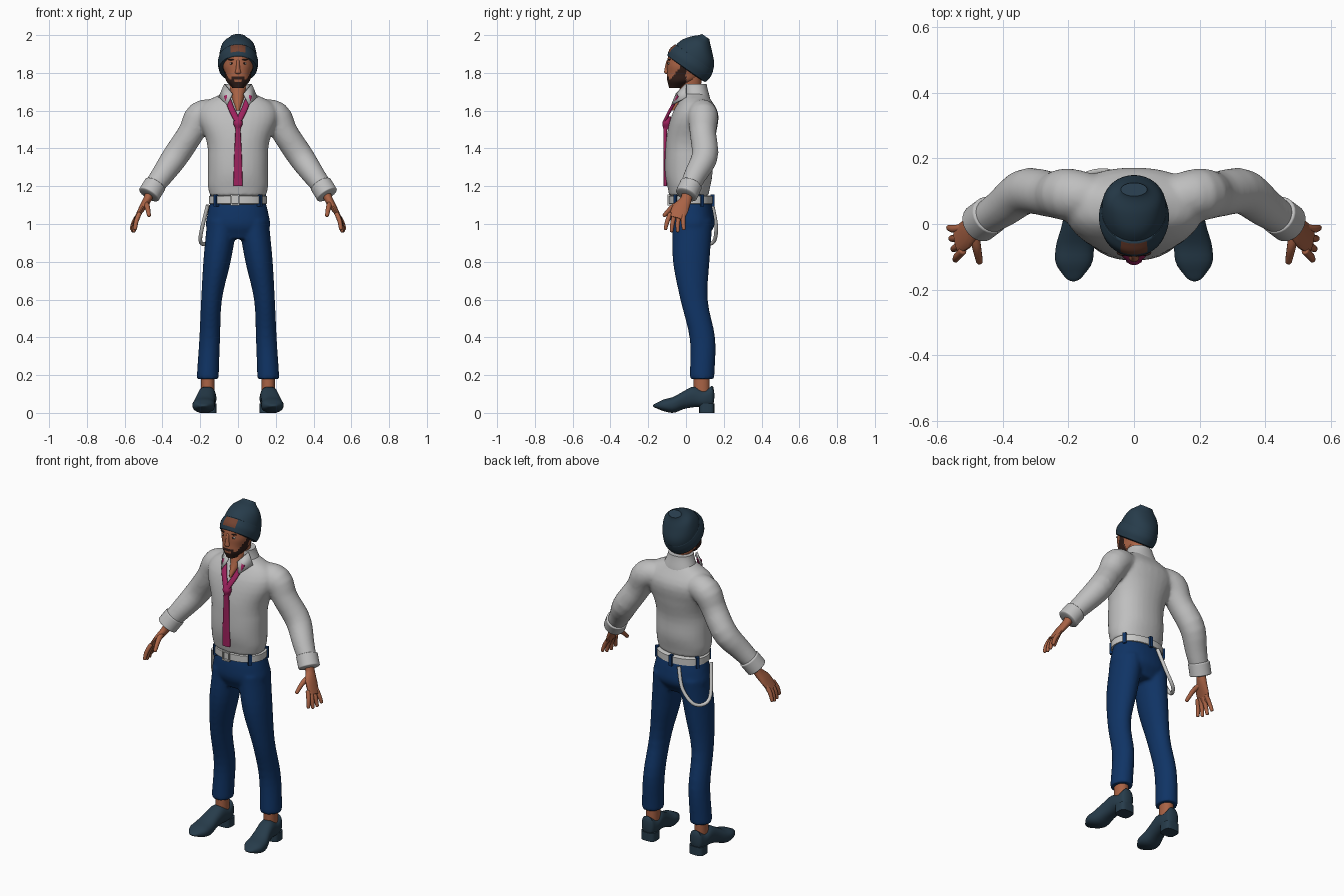
import bpy, bmesh, math
from mathutils import Vector, Matrix

if "Cube" in bpy.data.objects:
    bpy.data.objects.remove(bpy.data.objects["Cube"])

def material(name, *rgb):
    m = bpy.data.materials.new(name)
    m.use_nodes = True
    m.diffuse_color = (*rgb, 1)
    m.node_tree.nodes["Principled BSDF"].inputs["Base Color"].default_value = (*rgb, 1)
    return m

SHIRT = material("shirt grey", .52, .52, .52)
BELT = material("belt white", .58, .58, .57)
DENIM = material("denim blue", .005, .034, .13)
NAVY = material("slate navy", .02, .045, .07)
SKIN = material("skin", .4, .125, .06)
HAIR = material("dark hair", .03, .013, .01)
TIE = material("tie magenta", .34, .016, .11)
PATCH = material("patch brown", .17, .055, .03)
EYE = material("eye white", .6, .55, .5)
SIDES = (("left", 1), ("right", -1))

def bend(values, t):
    """Value at t on a smooth curve through evenly spaced values."""
    if not isinstance(values, (tuple, list)):
        return values
    last = len(values) - 1
    i = min(int(t * last), last - 1)
    t = t * last - i
    a, b, c, d = (values[min(max(k, 0), last)] for k in range(i - 1, i + 3))
    return b + (c - a + (a * 2 - b * 5 + c * 4 - d + (b * 3 - a - c * 3 + d) * t) * t) * (t / 2)

def samples(steps):
    """Parameters packed closer towards both ends."""
    return [(1 - math.cos(math.pi * k / steps)) / 2 for k in range(steps + 1)]

def dome(t, cap):
    """Shrink factor that rounds off both ends over the share cap."""
    if not cap:
        return 1
    depth = max(0, 1 - min(t, 1 - t) / cap)
    return max(.15, math.sqrt(1 - depth * depth))

def loft(bm, rings, n, p):
    """Skin superellipse rings given as centre and two half axes."""
    def co(v):
        return math.copysign(abs(v) ** (2 / p), v)
    angles = [math.tau * (k + .5) / n for k in range(n)]
    loops = [[bm.verts.new(c + u * co(math.cos(a)) + v * co(math.sin(a))) for a in angles]
             for c, u, v in rings]
    for lo, hi in zip(loops, loops[1:]):
        for k in range(n):
            bm.faces.new((lo[k], lo[k - 1], hi[k - 1], hi[k]))
    bm.faces.new(loops[0])
    bm.faces.new(loops[-1])

def stack(bm, bottom, top, half, front, back, mid=0, s=1, steps=24, n=32, p=2.2, cap=0):
    """Level rings whose half width, front and back follow smooth curves."""
    rings = []
    for t in samples(steps):
        f, b, r = bend(front, t), bend(back, t), dome(t, cap)
        centre = Vector((s * bend(mid, t), (f + b) / 2, bottom + (top - bottom) * t))
        rings.append((centre, Vector((bend(half, t) * r, 0, 0)), Vector((0, (b - f) / 2 * r, 0))))
    loft(bm, rings, n, p)

def tube(bm, path, wide, thick=None, s=1, ref=(0, 1, 0), steps=24, n=16, cap=0):
    """Sweep an ellipse along a smooth path; wide lies along ref."""
    thick = wide if thick is None else thick
    path = [Vector((s * x, y, z)) for x, y, z in path]
    ts = samples(steps)
    pts = [bend(path, t) for t in ts]
    rings = []
    for i, t in enumerate(ts):
        along = (pts[min(i + 1, steps)] - pts[max(i - 1, 0)]).normalized()
        u = Vector(ref) - along * along.dot(Vector(ref))
        u.normalize()
        r = dome(t, cap)
        rings.append((pts[i], u * bend(wide, t) * r, along.cross(u) * bend(thick, t) * r))
    loft(bm, rings, n, 2)

def box(bm, centre, size, turn=0):
    m = Matrix.Translation(centre) @ Matrix.Rotation(turn, 4, 'Z') @ Matrix.Diagonal((*size, 1))
    bmesh.ops.create_cube(bm, size=1, matrix=m)

def ball(bm, centre, size):
    m = Matrix.Translation(centre) @ Matrix.Diagonal((*size, 1))
    bmesh.ops.create_uvsphere(bm, u_segments=16, v_segments=10, radius=1, matrix=m)

def finish(name, bm, *mats, rule=None, blend=0, matrix=None):
    bmesh.ops.recalc_face_normals(bm, faces=bm.faces)
    if rule:
        for f in bm.faces:
            f.material_index = rule(f.calc_center_median())
    me = bpy.data.meshes.new(name)
    bm.to_mesh(me)
    bm.free()
    if matrix:
        me.transform(matrix)
    ob = bpy.data.objects.new(name, me)
    bpy.context.collection.objects.link(ob)
    for m in mats:
        me.materials.append(m)
    bpy.ops.object.select_all(action='DESELECT')
    ob.select_set(True)
    bpy.context.view_layer.objects.active = ob
    bpy.ops.object.shade_smooth_by_angle(angle=math.radians(45))
    if blend:
        fuse = ob.modifiers.new("fuse", 'REMESH')
        fuse.mode, fuse.voxel_size, fuse.use_smooth_shade = 'VOXEL', .009, True
        soften = ob.modifiers.new("soften", 'SMOOTH')
        soften.factor, soften.iterations = .5, blend
    return ob

# Shirt: torso and sleeves fused into one soft surface
bm = bmesh.new()
stack(bm, 1.15, 1.7, half=(.15, .16, .16, .16, .16, .16, .17, .19, .21, .21, .17, .07),
      front=(-.09, -.11, -.11, -.1, -.07, -.01), back=(.12, .14, .14, .16, .17, .11))
for side, s in SIDES:
    tube(bm, [(.12, .08, 1.59), (.2, .09, 1.57), (.25, .09, 1.48), (.33, .1, 1.36), (.4, .05, 1.26),
              (.46, .01, 1.18)], wide=(.07, .08, .07, .07, .06, .05), s=s, n=24)
finish("shirt", bm, SHIRT, blend=8)

# Collar band and folded wings
bm = bmesh.new()
stack(bm, 1.65, 1.74, half=(.1, .07), front=-.015, back=(.13, .11))
finish("collar_band", bm, SHIRT)
for side, s in SIDES:
    bm = bmesh.new()
    wing = [(.07, 0, 1.74), (.03, -.05, 1.69), (.055, -.075, 1.63), (.1, 0, 1.67)]
    bm.faces.new([bm.verts.new((s * x, y, z)) for x, y, z in wing])
    cloth = finish(side + "_collar_wing", bm, SHIRT).modifiers.new("thickness", 'SOLIDIFY')
    cloth.thickness, cloth.offset = .01, 0

# Tie: two strands, knot and hanging tail
bm = bmesh.new()
for side, s in SIDES:
    tube(bm, [(.06, -.04, 1.68), (.035, -.08, 1.61), (.005, -.11, 1.55)], wide=.016, thick=.008,
         s=s, ref=(1, 0, 0))
stack(bm, 1.5, 1.57, half=(.013, .025, .015), front=(-.12, -.125, -.11), back=-.08)
stack(bm, 1.2, 1.53, half=(.024, .02, .013), front=-.12, back=-.1, p=4)
finish("tie", bm, TIE)

# Trousers: hips and legs fused
bm = bmesh.new()
stack(bm, .92, 1.13, half=(.14, .17, .16, .145), front=(-.05, -.08, -.08, -.07), back=(.11, .15, .145, .13))
for side, s in SIDES:
    stack(bm, .18, 1.02, half=(.058, .055, .055, .073, .08), front=(.02, .02, -.03, -.07, -.07),
          back=(.15, .155, .115, .125, .14), mid=(.16, .15, .14, .11, .085), s=s, p=2)
finish("trousers", bm, DENIM, blend=5)

# Belt, loops, buckle and hanging strap
bm = bmesh.new()
stack(bm, 1.1, 1.155, half=.154, front=-.09, back=.14, cap=.15)
finish("belt", bm, BELT)
bm = bmesh.new()
for degrees in (30, 90, 150, 222, 318):
    a = math.radians(degrees)
    box(bm, (.154 * math.cos(a), .025 + .115 * math.sin(a), 1.125), (.018, .022, .064), a + math.pi / 2)
finish("belt_loops", bm, DENIM)
bm = bmesh.new()
for side, s in SIDES:
    box(bm, (s * .02 - .015, -.09, 1.127), (.008, .015, .056))
    box(bm, (-.015, -.09, 1.127 + s * .025), (.04, .015, .008))
finish("buckle", bm, BELT)
bm = bmesh.new()
tube(bm, [(-.05, .14, 1.1), (-.09, .16, .98), (-.16, .14, .9), (-.2, .06, .92), (-.16, -.01, 1.1)],
     wide=.01, ref=(1, .3, 0), steps=32)
finish("hanging_strap", bm, BELT)

# Neck and head, beard coloured by height and depth
bm = bmesh.new()
stack(bm, 1.6, 1.8, half=(.01, .035, .05, .055), front=(-.08, -.05, -.03, -.03), back=(-.03, .06, .08, .08))
finish("neck", bm, SKIN)

def beard(c):
    lips = abs(c.x) < .02 and 1.754 < c.z < 1.764
    moustache = abs(c.x) < .034 and c.z < 1.78
    jaw = c.z < min(1.766 + max(0, c.y + .08) * 1.3, 1.86)
    return int(c.y < 0 and (jaw or moustache) and not lips)

bm = bmesh.new()
stack(bm, 1.72, 1.94, half=(.03, .062, .07, .08, .08, .08, .06), front=(-.09, -.1, -.1, -.1, -.09, -.05),
      back=(-.02, .06, .09, .1, .11, .1), steps=60, n=56)
finish("head", bm, SKIN, HAIR, rule=beard)
bm = bmesh.new()
tube(bm, [(0, -.09, 1.87), (0, -.1, 1.83), (0, -.105, 1.795)], wide=(.01, .01, .018), thick=.012,
     ref=(1, 0, 0), cap=.2)
finish("nose", bm, SKIN)
for side, s in SIDES:
    for part, mat, y, z, size in (("eye", EYE, -.088, 1.85, (.013, .008, .006)),
                                  ("pupil", HAIR, -.094, 1.85, (.005, .004, .005)),
                                  ("eyebrow", HAIR, -.088, 1.87, (.02, .009, .004))):
        bm = bmesh.new()
        ball(bm, (s * .033, y, z), size)
        finish(side + "_" + part, bm, mat)

# Knitted hat: crown and folded brim, tilted back, with a patch on the brim
TILT = Matrix.Translation((0, 0, 1.815)) @ Matrix.Rotation(math.radians(-35), 4, 'X')

def patch(c):
    return int(abs(c.x) < .036 and c.y < -.05 and .026 < c.z < .076)

bm = bmesh.new()
stack(bm, .03, .205, half=(.1, .1, .095, .08, .04), front=(-.12, -.12, -.11, -.08, -.04),
      back=(.12, .12, .1, .055, .01), n=40, p=2)
finish("hat_crown", bm, NAVY, matrix=TILT)
bm = bmesh.new()
stack(bm, 0, .085, half=(.1, .107, .1), front=(-.125, -.135, -.125), back=(.12, .127, .12),
      n=56, p=2, cap=.08)
finish("hat_brim", bm, NAVY, PATCH, matrix=TILT, rule=patch)

# Sleeve cuffs, hands, ankles and shoes
FORWARD = Matrix.Rotation(math.pi / 2, 4, 'X')
for side, s in SIDES:
    bm = bmesh.new()
    tube(bm, [(.435, .03, 1.215), (.475, 0, 1.15)], wide=.06, s=s, n=24, cap=.15)
    finish(side + "_cuff", bm, SHIRT)

    bm = bmesh.new()
    tube(bm, [(.46, .01, 1.18), (.48, 0, 1.13), (.51, -.03, 1.08), (.54, -.05, 1.03)],
         wide=(.03, .03, .045, .04), thick=(.025, .02, .01), s=s)
    for k in range(4):
        root = Vector((.52, -.08 + k * .023, 1.06))
        tip = Vector((.545 + k * .007, -.11 + k * .033, .95 + abs(k - 1.5) * .012))
        knuckle = (root + tip) / 2 + Vector((.006, -.004, 0))
        tube(bm, [root, knuckle, tip], wide=(.012, .012, .009), s=s, n=10, cap=.1)
    tube(bm, [(.49, -.02, 1.11), (.48, -.07, 1.09), (.47, -.12, 1.04)], wide=(.017, .014, .01),
         s=s, ref=(1, 0, 0), n=10, cap=.1)
    finish(side + "_hand", bm, SKIN)

    bm = bmesh.new()
    stack(bm, .09, .22, half=.035, front=.04, back=.125, mid=.16, s=s, n=20)
    finish(side + "_ankle", bm, SKIN)

    # The upper is lofted from heel to toe, then turned to face forward
    bm = bmesh.new()
    stack(bm, -.15, .175, half=(.035, .047, .047, .05, .058, .055, .02), front=(.03, .03, .03, .02, 0, .01, .03),
          back=(.15, .12, .14, .115, .085, .07, .045), mid=(.16, .165, .18, .185), s=s, p=2.4, cap=.04)
    finish(side + "_shoe", bm, NAVY, matrix=FORWARD)
    bm = bmesh.new()
    stack(bm, 0, .05, half=.045, front=.07, back=.15, mid=.16, s=s, steps=2, p=3.5)
    finish(side + "_shoe_heel", bm, NAVY)
